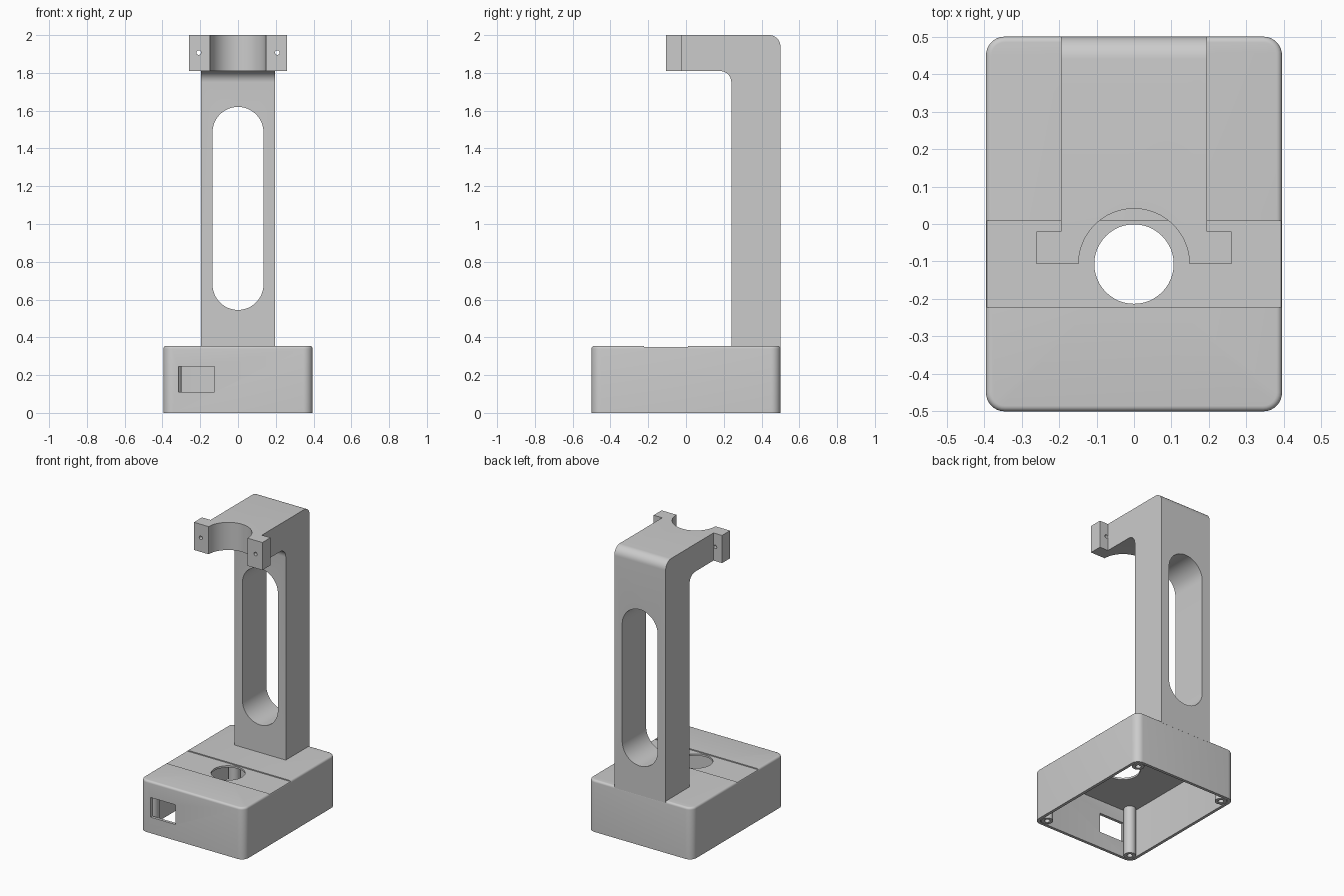
import bpy, bmesh, math
from mathutils import Matrix, Vector

old = bpy.data.objects.get("Cube")
if old:
    bpy.data.objects.remove(old, do_unlink=True)

grey = bpy.data.materials.new("plain grey")
grey.use_nodes = True
grey.diffuse_color = (0.6, 0.6, 0.6, 1)
grey.node_tree.nodes["Principled BSDF"].inputs["Base Color"].default_value = (0.6, 0.6, 0.6, 1)


def arc(cx, cy, r, start, end, steps=16):
    """Points along an arc, angles in degrees."""
    return [(cx + r * math.cos(math.radians(start + (end - start) * i / steps)),
             cy + r * math.sin(math.radians(start + (end - start) * i / steps)))
            for i in range(steps + 1)]


def extrude(name, outline, axis, low, high):
    """Solid made by sweeping a flat outline along x, y or z."""
    place = {"x": lambda a, b, h: (h, a, b),
             "y": lambda a, b, h: (a, h, b),
             "z": lambda a, b, h: (a, b, h)}[axis]
    bm = bmesh.new()
    face = bm.faces.new([bm.verts.new(place(a, b, low)) for a, b in outline])
    out = bmesh.ops.extrude_face_region(bm, geom=[face])["geom"]
    shift = Vector(place(0, 0, high - low))
    bmesh.ops.translate(bm, vec=shift, verts=[v for v in out if isinstance(v, bmesh.types.BMVert)])
    bmesh.ops.recalc_face_normals(bm, faces=bm.faces)
    mesh = bpy.data.meshes.new(name)
    bm.to_mesh(mesh)
    bm.free()
    mesh.materials.append(grey)
    obj = bpy.data.objects.new(name, mesh)
    bpy.context.collection.objects.link(obj)
    return obj


def rect(x0, x1, y0, y1):
    return [(x0, y0), (x1, y0), (x1, y1), (x0, y1)]


def rounded_rect(hx, hy, r):
    points = []
    for sx, sy, a in ((1, 1, 0), (-1, 1, 90), (-1, -1, 180), (1, -1, 270)):
        points += arc(sx * (hx - r), sy * (hy - r), r, a, a + 90, 8)
    return points


def circle(cx, cy, r, steps=48):
    return arc(cx, cy, r, 0, 360, steps)[:-1]


def activate(obj):
    bpy.ops.object.select_all(action="DESELECT")
    obj.select_set(True)
    bpy.context.view_layer.objects.active = obj


def combine(obj, tool, operation="DIFFERENCE"):
    activate(obj)
    mod = obj.modifiers.new("combine", "BOOLEAN")
    mod.object, mod.operation, mod.solver = tool, operation, "EXACT"
    bpy.ops.object.modifier_apply(modifier=mod.name)
    bpy.data.objects.remove(tool, do_unlink=True)


def smooth(obj):
    activate(obj)
    bpy.ops.object.shade_smooth_by_angle(angle=math.radians(30))


HX, HY, TOP, WALL = 0.395, 0.5, 0.355, 0.02
RING_Y = -0.107

# Base box with rounded corners and a softened top rim
base = extrude("base", rounded_rect(HX, HY, 0.05), "z", 0, TOP)
bm = bmesh.new()
bm.from_mesh(base.data)
rim = [e for e in bm.edges if all(v.co.z > TOP - 0.001 for v in e.verts)]
bmesh.ops.bevel(bm, geom=rim, offset=0.015, segments=5, profile=0.5, affect="EDGES")
bm.to_mesh(base.data)
bm.free()

# Open underside, top hole, shallow top channel and front port
combine(base, extrude("cavity", rounded_rect(HX - WALL, HY - WALL, 0.03), "z", -0.1, TOP - WALL))
combine(base, extrude("top_hole", circle(0, RING_Y, 0.106), "z", 0.2, 0.5))
combine(base, extrude("channel", rect(-0.5, 0.5, -0.223, 0.01), "z", TOP - 0.007, 0.5))
combine(base, extrude("port", rect(-0.315, -0.125, 0.11, 0.245), "y", -0.6, -0.465))
smooth(base)

# Screw posts in the four corners
for side, sx in (("left", 1), ("right", -1)):
    for end, sy in (("front", -1), ("back", 1)):
        x, y = sx * 0.336, sy * 0.441
        post = extrude(f"{end}_{side}_post", circle(x, y, 0.038, 32), "z", 0, TOP - 0.01)
        combine(post, extrude("screw_hole", circle(x, y, 0.018, 24), "z", -0.1, 0.25))
        smooth(post)

# Upright and overhanging arm as one side profile
profile = [(0.24, TOP - 0.012), (0.5, TOP - 0.012)]
profile += arc(0.44, 1.94, 0.06, 0, 90, 10)
profile += [(RING_Y, 2), (RING_Y, 1.81)]
profile += arc(0.18, 1.75, 0.06, 90, 0, 10)
stand = extrude("stand", profile, "x", -0.195, 0.195)

# Clamp ears, half-round seat, long window and bolt holes
combine(stand, extrude("ears", rect(-0.26, 0.26, RING_Y, -0.02), "z", 1.81, 2), "UNION")
combine(stand, extrude("seat", circle(0, RING_Y, 0.148, 64), "z", 1.7, 2.1))
window = arc(0, 1.485, 0.135, 0, 180, 24) + arc(0, 0.68, 0.135, 180, 360, 24)
combine(stand, extrude("window", window, "y", 0.1, 0.6))
for sx in (-1, 1):
    combine(stand, extrude("bolt_hole", circle(sx * 0.208, 1.907, 0.012, 20), "y", -0.2, 0.0))
smooth(stand)
